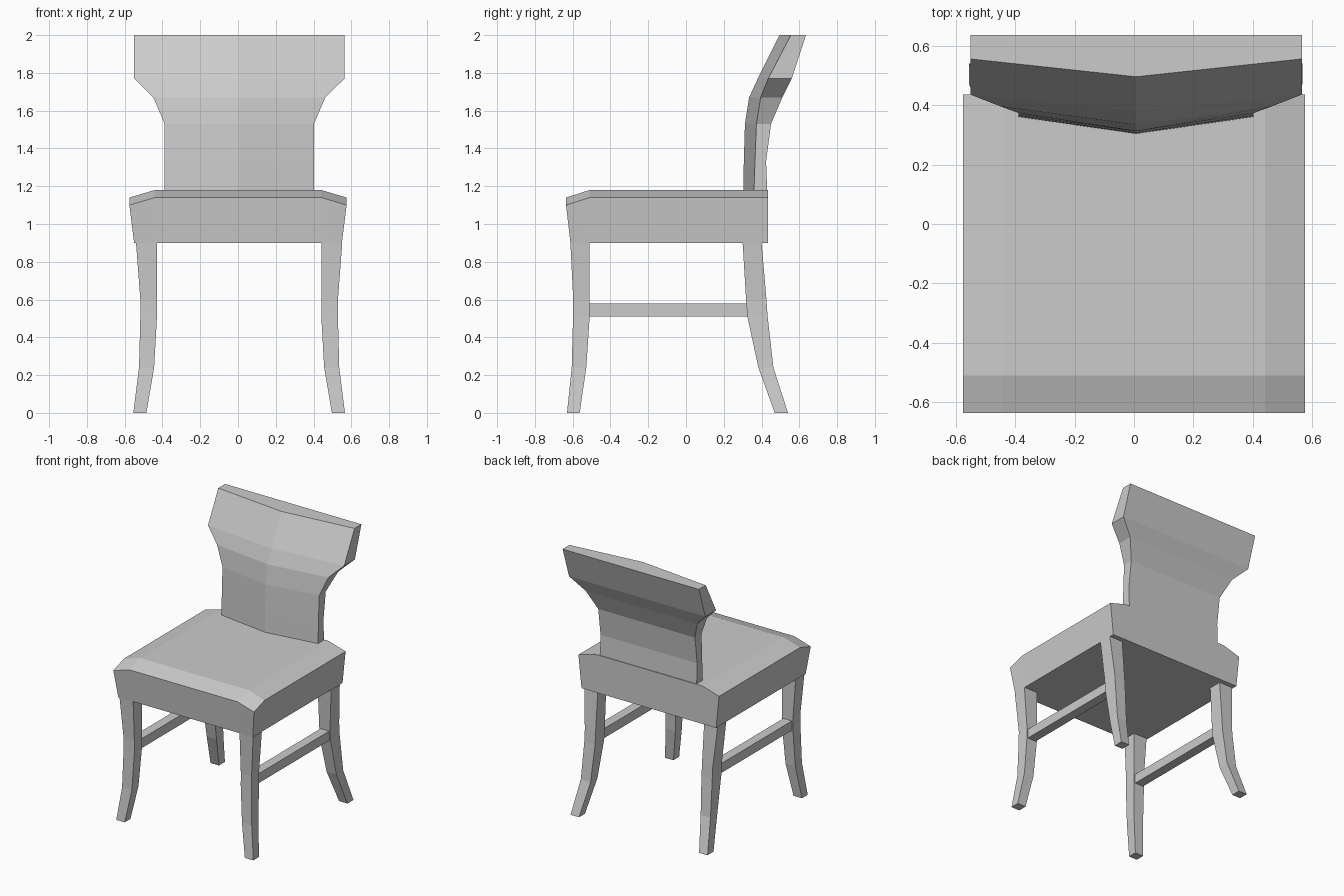
import bpy, bmesh

if "Cube" in bpy.data.objects:
    bpy.data.objects.remove(bpy.data.objects["Cube"])

SHIFT = 0.006  # legs and back sit slightly right of centre


def make(name, loops, mirror=False, x=0.0):
    """Loft closed vertex loops into a capped, flat-shaded solid."""
    bm = bmesh.new()
    rings = [[bm.verts.new(p) for p in loop] for loop in loops]
    n = len(rings[0])
    for a, b in zip(rings, rings[1:]):
        for i in range(n):
            j = (i + 1) % n
            bm.faces.new((a[i], a[j], b[j], b[i]))
    bm.faces.new(rings[0])
    bm.faces.new(rings[-1])
    return finish(name, bm, mirror, x)


def finish(name, bm, mirror=False, x=0.0):
    bmesh.ops.recalc_face_normals(bm, faces=bm.faces)
    me = bpy.data.meshes.new(name)
    bm.to_mesh(me)
    bm.free()
    ob = bpy.data.objects.new(name, me)
    ob.location.x = x
    bpy.context.collection.objects.link(ob)
    if mirror:
        ob.modifiers.new("mirror", 'MIRROR').use_mirror_merge = False
    return ob


def rect(x0, x1, y0, y1, z):
    return [(x0, y0, z), (x1, y0, z), (x1, y1, z), (x0, y1, z)]


# Seat: top grid with edges dropping at the front and sides, tapered apron
bm = bmesh.new()
top_x, low_x = (-0.575, -0.44, 0.44, 0.575), (-0.55, -0.44, 0.44, 0.55)
top_y, low_y = (-0.635, -0.51, 0.435), (-0.612, -0.51, 0.435)
top = [[bm.verts.new((x, y, 1.18 - 0.04 * (i in (0, 3)) - 0.04 * (j == 0)))
        for i, x in enumerate(top_x)] for j, y in enumerate(top_y)]
low = [[bm.verts.new((x, y, 0.9)) for x in low_x] for y in low_y]
for g in (top, low):
    for j in range(2):
        for i in range(3):
            bm.faces.new((g[j][i], g[j][i + 1], g[j + 1][i + 1], g[j + 1][i]))
for j in (0, 2):
    for i in range(3):
        bm.faces.new((low[j][i], low[j][i + 1], top[j][i + 1], top[j][i]))
for i in (0, 3):
    for j in range(2):
        bm.faces.new((low[j][i], low[j + 1][i], top[j + 1][i], top[j][i]))
finish("seat", bm)

# Legs: (inner x, outer x, front y, back y, z) up the curved leg
make("front_leg", [rect(*s) for s in (
    (0.491, 0.56, -0.63, -0.563, 0.0), (0.45, 0.53, -0.605, -0.528, 0.24),
    (0.435, 0.523, -0.598, -0.51, 0.51), (0.435, 0.523, -0.597, -0.51, 0.6),
    (0.435, 0.546, -0.612, -0.51, 0.9))], True, SHIFT)
make("back_leg", [rect(*s) for s in (
    (0.491, 0.56, 0.47, 0.54, 0.0), (0.45, 0.53, 0.383, 0.463, 0.24),
    (0.435, 0.523, 0.325, 0.432, 0.51), (0.435, 0.523, 0.318, 0.426, 0.6),
    (0.435, 0.546, 0.30, 0.40, 0.9))], True, SHIFT)

# Side stretchers
make("stretcher", [rect(0.445, 0.515, -0.52, 0.335, z) for z in (0.51, 0.58)],
     True, SHIFT)

# Backrest: (half width, centre front y, side front y, back y, z)
back = ((0.395, 0.303, 0.36, 0.43, 1.17), (0.395, 0.306, 0.365, 0.424, 1.33),
        (0.395, 0.312, 0.373, 0.45, 1.53), (0.455, 0.334, 0.395, 0.51, 1.67),
        (0.557, 0.38, 0.435, 0.56, 1.77), (0.557, 0.495, 0.555, 0.635, 2.0))
make("backrest", [[(-w, s, z), (0, c, z), (w, s, z), (w, b, z), (-w, b, z)]
                  for w, c, s, b, z in back], x=0.007)
